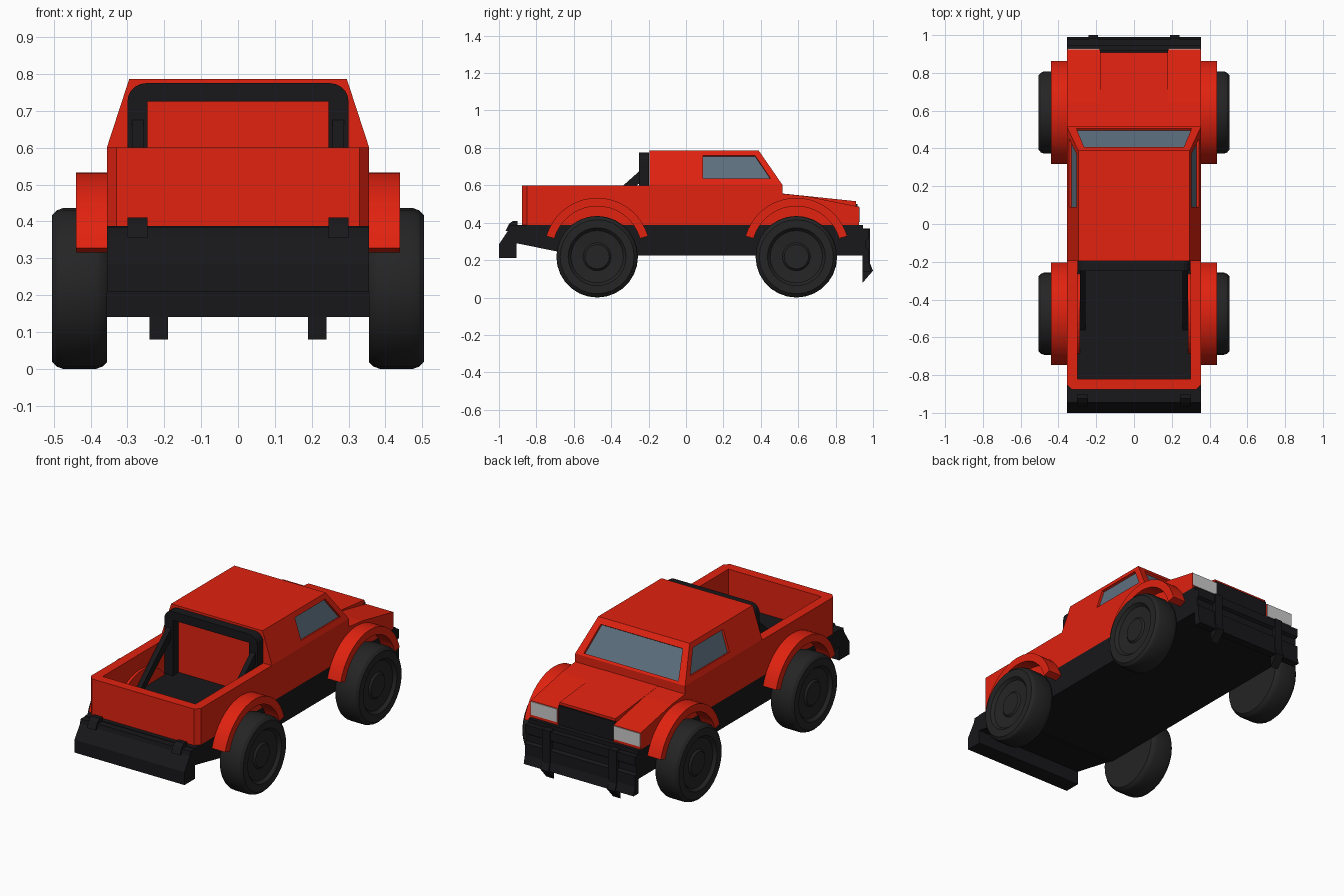
import bpy, bmesh
from math import sin, cos, radians, pi
from mathutils import Vector, Matrix

if "Cube" in bpy.data.objects:
    bpy.data.objects.remove(bpy.data.objects["Cube"])


def material(name, rgb):
    m = bpy.data.materials.new(name)
    m.diffuse_color = (*rgb, 1)
    m.use_nodes = True
    m.node_tree.nodes["Principled BSDF"].inputs["Base Color"].default_value = m.diffuse_color
    return m


RED = material("red_paint", (0.75, 0.016, 0.005))
BLACK = material("black_trim", (0.009, 0.009, 0.011))
RUBBER = material("rubber", (0.018, 0.018, 0.018))
GLASS = material("glass", (0.11, 0.16, 0.21))


def finish(name, bm, mat=None, mirror=False, smooth=False):
    bmesh.ops.remove_doubles(bm, verts=bm.verts, dist=1e-5)
    bmesh.ops.recalc_face_normals(bm, faces=bm.faces)
    me = bpy.data.meshes.new(name)
    bm.to_mesh(me)
    bm.free()
    ob = bpy.data.objects.new(name, me)
    bpy.context.collection.objects.link(ob)
    if mat:
        me.materials.append(mat)
    if smooth:
        bpy.ops.object.select_all(action='DESELECT')
        ob.select_set(True)
        bpy.context.view_layer.objects.active = ob
        bpy.ops.object.shade_smooth_by_angle(angle=radians(25))
    if mirror:
        ob.modifiers.new("mirror", 'MIRROR').use_mirror_merge = False
    return ob


def loft(name, rings, mat=None, **kw):
    """Closed solid through rings of equal point count."""
    bm = bmesh.new()
    rs = [[bm.verts.new(p) for p in ring] for ring in rings]
    n = len(rs[0])
    for a, b in zip(rs, rs[1:]):
        for i in range(n):
            j = (i + 1) % n
            bm.faces.new((a[i], a[j], b[j], b[i]))
    bm.faces.new(rs[0])
    bm.faces.new(rs[-1])
    return finish(name, bm, mat, **kw)


def prism(name, axis, pts, a, b, mat=None, **kw):
    """Extrude a 2D outline along an axis from a to b."""
    put = {'x': lambda p, t: (t, p[0], p[1]),
           'y': lambda p, t: (p[0], t, p[1]),
           'z': lambda p, t: (p[0], p[1], t)}[axis]
    return loft(name, [[put(p, t) for p in pts] for t in (a, b)], mat, **kw)


def rect(u0, u1, v0, v1):
    return [(u0, v0), (u1, v0), (u1, v1), (u0, v1)]


def arc(cu, cv, r, a0, a1, n):
    angs = [radians(a0 + (a1 - a0) * i / n) for i in range(n + 1)]
    return [(cu + r * cos(t), cv + r * sin(t)) for t in angs]


def slab(name, quad, normal, out, inn, mat=None, **kw):
    n = Vector(normal).normalized()
    return loft(name, [[Vector(p) + n * d for p in quad] for d in (out, inn)], mat, **kw)


# Chassis and bumpers
W = 0.355
prism("chassis", 'x', [(-0.905, 0.29), (-0.66, 0.24), (-0.6, 0.225), (0.945, 0.225),
                       (0.945, 0.388), (-0.905, 0.388)], -W, W, BLACK)
prism("tail_bumper", 'x', [(-1, 0.21), (-1, 0.285), (-0.95, 0.36), (-0.945, 0.385),
                           (-0.905, 0.385), (-0.905, 0.21)], -W, W, BLACK)
prism("tail_bumper_block", 'x', [(-0.965, 0.355), (-0.945, 0.395), (-0.925, 0.41),
                                 (-0.9, 0.41), (-0.9, 0.355)], 0.245, 0.3, BLACK, mirror=True)
prism("nose_bumper", 'x', [(0.94, 0.365), (0.978, 0.365), (0.978, 0.315), (0.962, 0.305),
                           (0.962, 0.265), (0.978, 0.255), (0.978, 0.19),
                           (0.99, 0.14), (0.945, 0.14)], -W, W, BLACK)
prism("bumper_upright", 'x', [(0.945, 0.08), (0.945, 0.37), (0.985, 0.37), (0.985, 0.18),
                              (1.0, 0.143)], 0.19, 0.24, BLACK, mirror=True)

# Cab with recessed windows
cab = loft("cab", [[(x, y0, z), (x, y1, z), (-x, y1, z), (-x, y0, z)]
                   for x, y0, y1, z in ((W, -0.195, 0.515, 0.388), (W, -0.195, 0.515, 0.603),
                                        (0.295, -0.195, 0.388, 0.787))], RED)
kx, ky = 0.06 / 0.184, 0.127 / 0.184


def side(y, z, s):
    return (s * (W - (z - 0.603) * kx), y, z)


def screen(x, z):
    return (x, 0.515 - (z - 0.603) * ky, z)


windows = [("windshield", [screen(-0.305, 0.615), screen(0.305, 0.615),
                           screen(0.265, 0.757), screen(-0.265, 0.757)], (0, 1, ky))]
for s, label in ((1, "right"), (-1, "left")):
    windows.append((label + "_window", [side(y, z, s) for y, z in
                    ((0.09, 0.635), (0.453, 0.635), (0.37, 0.758), (0.09, 0.758))], (s, 0, kx)))
for name, quad, nrm in windows:
    cutter = slab(name + "_cutter", quad, nrm, 0.03, -0.018)
    cutter.hide_render = True
    cutter.hide_viewport = True
    cutter.display_type = 'WIRE'
    mod = cab.modifiers.new(name, 'BOOLEAN')
    mod.operation = 'DIFFERENCE'
    mod.solver = 'EXACT'
    mod.object = cutter
    slab(name, quad, nrm, -0.014, -0.018, GLASS)

# Hood, fenders, grille and headlights
prism("hood", 'x', [(0.515, 0.388), (0.905, 0.388), (0.908, 0.515), (0.515, 0.556)],
      -0.18, 0.18, RED)
prism("fender", 'x', [(0.515, 0.388), (0.925, 0.388), (0.925, 0.485), (0.64, 0.542),
                      (0.515, 0.555)], 0.18, W, RED, mirror=True)
prism("grille", 'x', rect(0.9, 0.918, 0.385, 0.5), -0.18, 0.18, BLACK)
prism("headlight", 'x', rect(0.92, 0.929, 0.405, 0.482), 0.182, 0.353, mirror=True)

# Cargo bed: one U-shaped wall with chamfered tail corners, floor and inner arches
prism("bed_walls", 'z', [(W, -0.195), (W, -0.85), (0.33, -0.877), (-0.33, -0.877),
                         (-W, -0.85), (-W, -0.195), (-0.3, -0.195), (-0.3, -0.82),
                         (0.3, -0.82), (0.3, -0.195)], 0.388, 0.6, RED)
prism("bed_floor", 'z', rect(-0.3, 0.3, -0.82, -0.195), 0.385, 0.4, BLACK)
prism("bed_wheel_arch", 'x', arc(-0.475, 0.25, 0.26, 36, 144, 12), 0.285, 0.301, RED,
      mirror=True)

# Roll bar with sloping braces
hoop = ([(0.3, 0.4)] + arc(0.25, 0.725, 0.05, 0, 90, 5)
        + arc(-0.25, 0.725, 0.05, 90, 180, 5)
        + [(-0.3, 0.4), (-0.245, 0.4), (-0.245, 0.725), (0.245, 0.725), (0.245, 0.4)])
prism("roll_bar", 'y', hoop, -0.25, -0.197, BLACK)
prism("roll_bar_brace", 'x', [(-0.25, 0.675), (-0.25, 0.61), (-0.505, 0.4), (-0.56, 0.4)],
      0.257, 0.287, BLACK, mirror=True)

# Wheels and flares
wheel_profile = [(0.355, 0), (0.355, 0.2), (0.368, 0.212), (0.385, 0.218), (0.475, 0.218),
                 (0.492, 0.212), (0.505, 0.198), (0.505, 0.155), (0.488, 0.14),
                 (0.482, 0.075), (0.492, 0.065), (0.492, 0)]
for label, y in (("tail", -0.475), ("nose", 0.59)):
    bm = bmesh.new()
    vs = [bm.verts.new((x, y, 0.218 + r)) for x, r in wheel_profile]
    es = [bm.edges.new(p) for p in zip(vs, vs[1:])]
    bmesh.ops.spin(bm, geom=vs + es, cent=(0, y, 0.218), axis=(1, 0, 0),
                   angle=2 * pi, steps=28)
    finish(label + "_wheel", bm, RUBBER, mirror=True, smooth=True)
    band = arc(y, 0.25, 0.283, 16, 164, 18) + arc(y, 0.25, 0.238, 164, 16, 18)
    prism(label + "_flare", 'x', band, 0.35, 0.44, RED, mirror=True, smooth=True)
